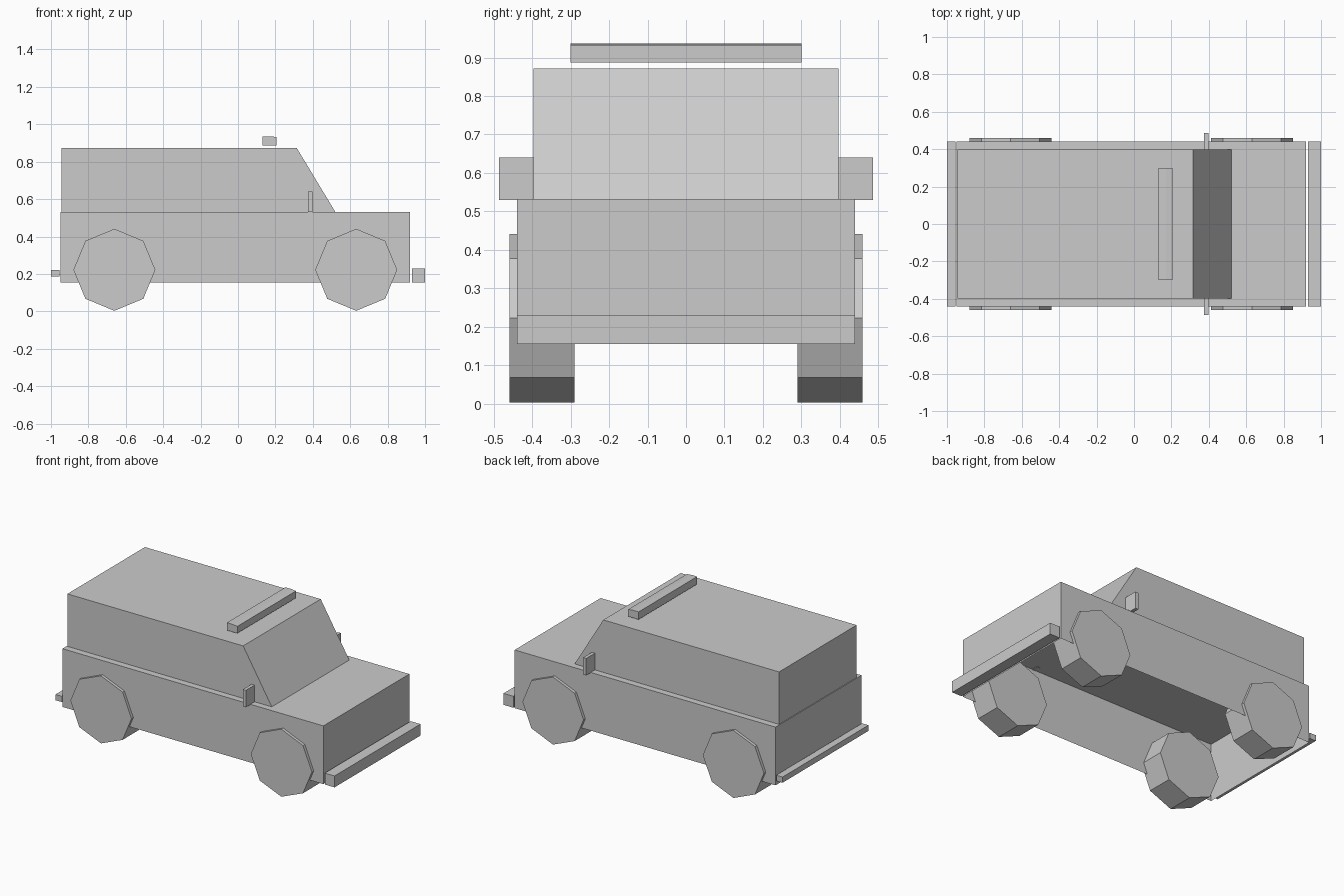
import bpy, bmesh, math

cube = bpy.data.objects.get("Cube")
if cube:
    bpy.data.objects.remove(cube, do_unlink=True)

GREY = (0.6, 0.6, 0.6, 1.0)
paint = bpy.data.materials.new("plain grey")
paint.use_nodes = True
paint.diffuse_color = GREY
paint.node_tree.nodes["Principled BSDF"].inputs["Base Color"].default_value = GREY


def prism(name, profile, y0, y1, open_bottom=False):
    """Extrude a side profile of (x, z) points from y0 to y1."""
    bm = bmesh.new()
    face = bm.faces.new([bm.verts.new((x, y0, z)) for x, z in profile])
    moved = bmesh.ops.extrude_face_region(bm, geom=[face])["geom"]
    verts = [v for v in moved if isinstance(v, bmesh.types.BMVert)]
    bmesh.ops.translate(bm, verts=verts, vec=(0, y1 - y0, 0))
    bmesh.ops.recalc_face_normals(bm, faces=bm.faces)
    if open_bottom:
        bm.normal_update()
        under = [f for f in bm.faces if f.normal.z < -0.9]
        bmesh.ops.delete(bm, geom=under, context="FACES_ONLY")
    mesh = bpy.data.meshes.new(name)
    bm.to_mesh(mesh)
    bm.free()
    mesh.materials.append(paint)
    obj = bpy.data.objects.new(name, mesh)
    bpy.context.collection.objects.link(obj)
    return obj


def rect(x0, x1, z0, z1):
    return [(x0, z0), (x1, z0), (x1, z1), (x0, z1)]


def octagon(cx, cz, r):
    return [(cx + r * math.cos(i * math.pi / 4), cz + r * math.sin(i * math.pi / 4))
            for i in range(8)]


# Lower body is a shell, open underneath
prism("lower_body", rect(-0.95, 0.92, 0.155, 0.532), -0.44, 0.44, open_bottom=True)

# Cabin with sloping windscreen
prism("cabin", [(-0.945, 0.532), (0.52, 0.532), (0.315, 0.872), (-0.945, 0.872)], -0.397, 0.397)

# Bumpers
prism("front_bumper", rect(0.93, 1.0, 0.155, 0.229), -0.44, 0.44)
prism("rear_bumper", rect(-1.0, -0.955, 0.185, 0.222), -0.44, 0.44)

# Roof light bar with a slightly bevelled front top
prism("roof_light_bar",
      [(0.13, 0.887), (0.205, 0.887), (0.205, 0.932), (0.17, 0.936), (0.13, 0.936)], -0.3, 0.3)

# Wheels and door mirrors on both sides
for side, s in (("right", -1), ("left", 1)):
    for end, x in (("front", 0.632), ("rear", -0.661)):
        prism(f"{end}_{side}_wheel", octagon(x, 0.222, 0.219), s * 0.29, s * 0.459)
    prism(f"{side}_mirror", rect(0.375, 0.397, 0.53, 0.64), s * 0.397, s * 0.486)
